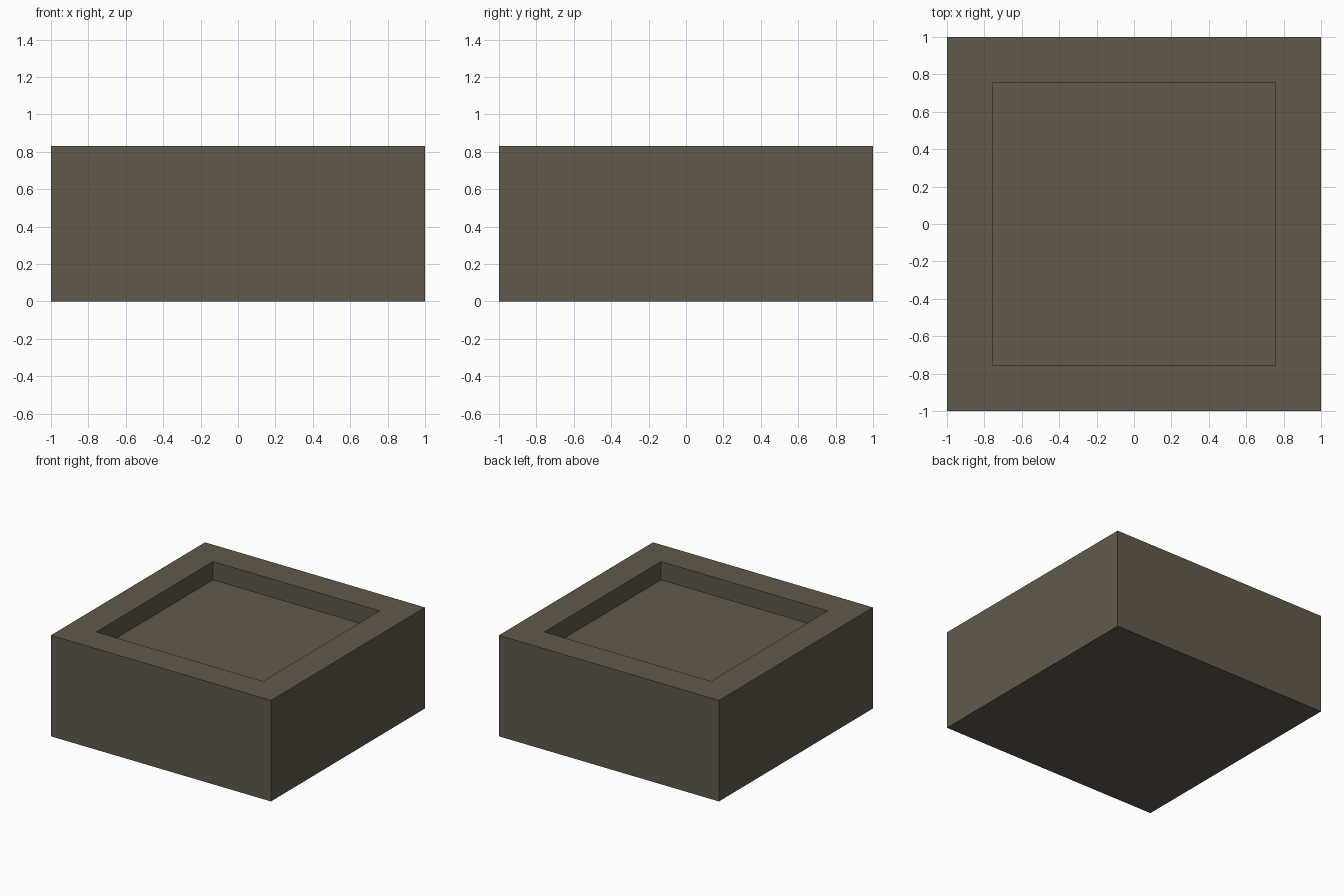
import bpy
import bmesh

if "Cube" in bpy.data.objects:
    bpy.data.objects.remove(bpy.data.objects["Cube"])

HEIGHT = 0.83
RIM = 0.243      # rim width around the recess
DEPTH = 0.15     # recess depth

stone = bpy.data.materials.new("dark brown stone")
stone.diffuse_color = (0.122, 0.100, 0.070, 1)
stone.use_nodes = True
stone.node_tree.nodes["Principled BSDF"].inputs["Base Color"].default_value = stone.diffuse_color

# Square block standing on the ground
bm = bmesh.new()
bmesh.ops.create_cube(bm, size=2)
for v in bm.verts:
    v.co.z = HEIGHT if v.co.z > 0 else 0
bm.normal_update()

# Recessed tray: inset the top face, then push the new face down with walls
top = max(bm.faces, key=lambda f: f.calc_center_median().z)
bmesh.ops.inset_region(bm, faces=[top], thickness=RIM, use_even_offset=True)
floor = bmesh.ops.extrude_discrete_faces(bm, faces=[top])["faces"][0]
bmesh.ops.translate(bm, verts=floor.verts, vec=(0, 0, -DEPTH))
bmesh.ops.recalc_face_normals(bm, faces=bm.faces)

mesh = bpy.data.meshes.new("recessed_block")
bm.to_mesh(mesh)
bm.free()
mesh.materials.append(stone)
block = bpy.data.objects.new("recessed_block", mesh)
bpy.context.collection.objects.link(block)
